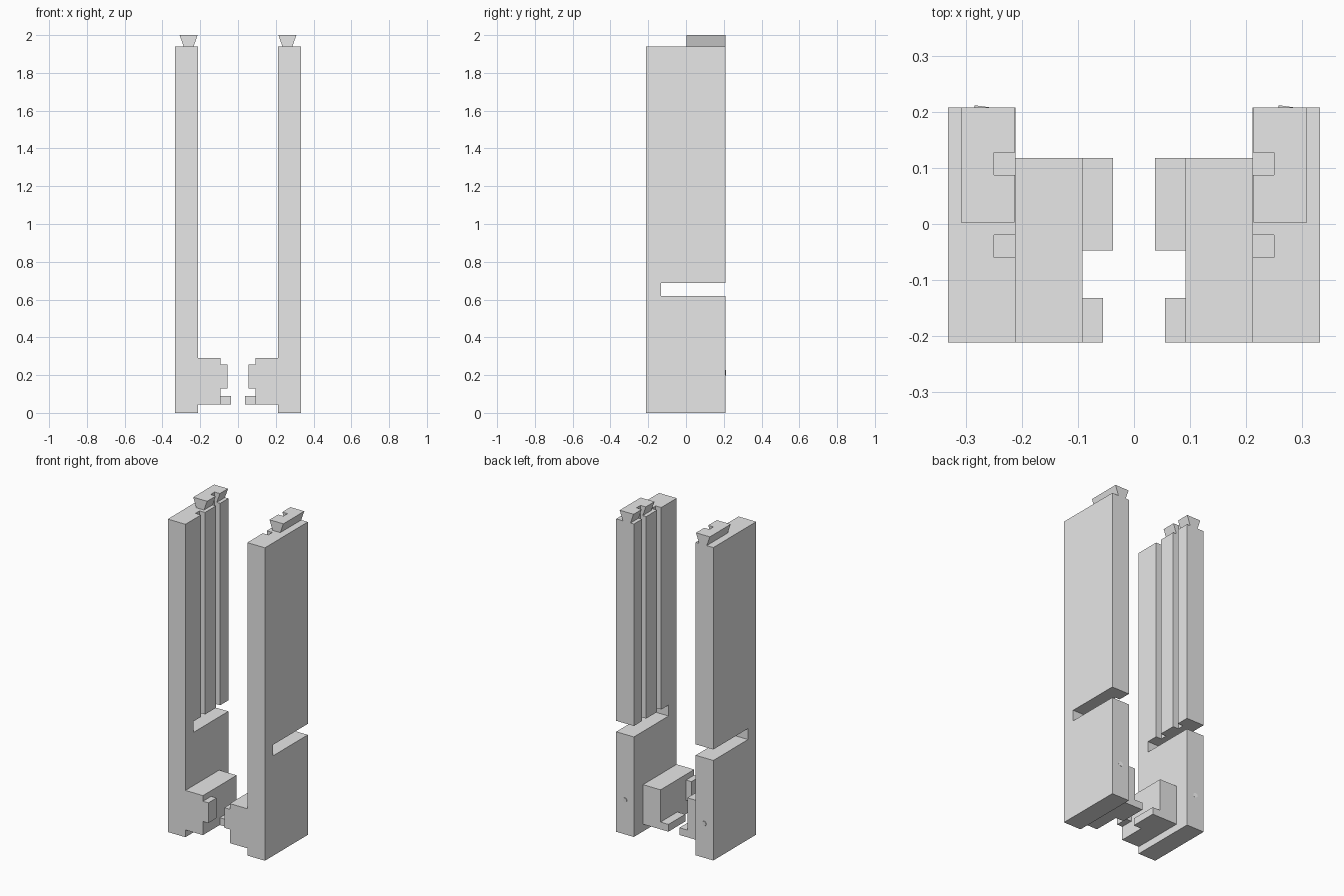
import bpy
import bmesh
from math import radians
from mathutils import Matrix, Vector

default = bpy.data.objects.get("Cube")
if default:
    bpy.data.objects.remove(default, do_unlink=True)

GREY = (0.8, 0.8, 0.8, 1.0)
grey = bpy.data.materials.new("light_grey")
grey.use_nodes = True
grey.diffuse_color = GREY
grey.node_tree.nodes["Principled BSDF"].inputs["Base Color"].default_value = GREY


def finish(name, bm):
    bmesh.ops.recalc_face_normals(bm, faces=bm.faces)
    mesh = bpy.data.meshes.new(name)
    bm.to_mesh(mesh)
    bm.free()
    mesh.materials.append(grey)
    obj = bpy.data.objects.new(name, mesh)
    bpy.context.collection.objects.link(obj)
    return obj


def prism(name, points, offset):
    """Extrude a closed 3D outline along an offset vector."""
    bm = bmesh.new()
    face = bm.faces.new([bm.verts.new(p) for p in points])
    new = bmesh.ops.extrude_face_region(bm, geom=[face], use_keep_orig=True)["geom"]
    verts = [g for g in new if isinstance(g, bmesh.types.BMVert)]
    bmesh.ops.translate(bm, verts=verts, vec=offset)
    return finish(name, bm)


def box(name, side, x, y, z):
    outline = [(side * a, b, z[0]) for a, b in
               ((x[0], y[0]), (x[1], y[0]), (x[1], y[1]), (x[0], y[1]))]
    return prism(name, outline, (0, 0, z[1] - z[0]))


def cut(obj, cutters):
    bpy.context.view_layer.objects.active = obj
    for cutter in cutters:
        mod = obj.modifiers.new("groove", "BOOLEAN")
        mod.operation = "DIFFERENCE"
        mod.solver = "EXACT"
        mod.object = cutter
        bpy.ops.object.modifier_apply(modifier=mod.name)


FRONT, BACK = -0.212, 0.208
INNER, OUTER = 0.212, 0.333
SHOULDER = 1.94

for label, side in (("left", 1), ("right", -1)):
    # Upright post, with the open slot in its side outline
    outline = [(FRONT, 0), (BACK, 0), (BACK, 0.62), (-0.132, 0.62),
               (-0.132, 0.688), (BACK, 0.688), (BACK, SHOULDER), (FRONT, SHOULDER)]
    post = prism(label + "_post", [(side * INNER, y, z) for y, z in outline],
                 (side * (OUTER - INNER), 0, 0))

    # Dovetail rail on the top
    tail = [(0.235, SHOULDER), (0.288, SHOULDER), (0.309, 2), (0.214, 2)]
    rail = prism(label + "_dovetail", [(side * x, 0.003, z) for x, z in tail],
                 (0, BACK - 0.003, 0))

    # Two vertical grooves on the inner face, ending in the slot
    grooves = [box("groove_cutter", side, (0.15, 0.25), y, (0.65, 2.1))
               for y in ((-0.06, -0.02), (0.088, 0.128))]
    cut(post, grooves)
    cut(rail, grooves[1:])
    for g in grooves:
        g.hide_render = True
        bpy.data.objects.remove(g, do_unlink=True)

    # Foot block with its front and lower rear tabs
    box(label + "_foot_block", side, (0.092, INNER), (FRONT, 0.118), (0.045, 0.29))
    box(label + "_front_tab", side, (0.055, 0.092), (FRONT, -0.132), (0.13, 0.255))
    box(label + "_rear_tab", side, (0.038, 0.092), (-0.047, 0.118), (0.045, 0.09))

    # Small tilted stud on the back face
    bm = bmesh.new()
    bmesh.ops.create_cone(bm, cap_ends=True, segments=12,
                          radius1=0.014, radius2=0.014, depth=0.012)
    turn = Matrix.Rotation(radians(-8), 4, "Z") @ Matrix.Rotation(radians(90), 4, "X")
    place = Matrix.Translation(Vector((side * 0.272, 0.2045, 0.213)))
    bmesh.ops.transform(bm, matrix=place @ turn, verts=bm.verts)
    finish(label + "_stud", bm)
